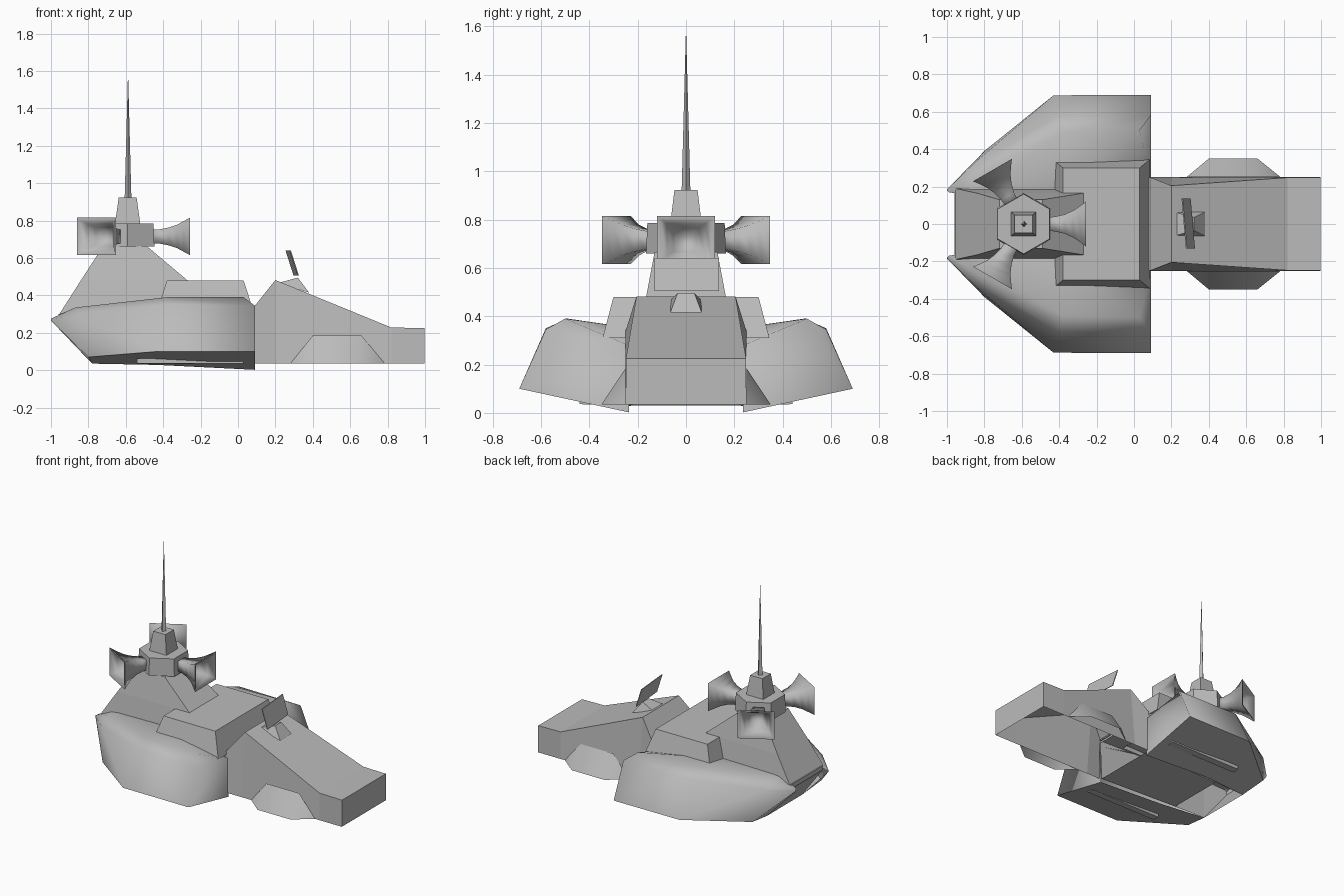
import bpy, bmesh, math
from mathutils import Matrix, Vector

cube = bpy.data.objects.get("Cube")
if cube:
    bpy.data.objects.remove(cube, do_unlink=True)

grey = bpy.data.materials.new("plain_grey")
grey.use_nodes = True
grey.diffuse_color = (0.5, 0.5, 0.5, 1)
bsdf = grey.node_tree.nodes["Principled BSDF"]
bsdf.inputs["Base Color"].default_value = (0.5, 0.5, 0.5, 1)
bsdf.inputs["Roughness"].default_value = 0.7

DOWN, INWARD = Vector((0, 0, -1)), Vector((0, -1, 0))
BACK, AHEAD = Vector((-1, 0, 0)), Vector((1, 0, 0))


def finish(name, bm, mirror=False, smooth=None, open_sides=(), crisp_base=False):
    """Make the object; open_sides lists directions whose faces are left out."""
    bmesh.ops.remove_doubles(bm, verts=bm.verts, dist=0.0005)
    bmesh.ops.recalc_face_normals(bm, faces=bm.faces)
    bm.normal_update()
    if crisp_base:
        for e in bm.edges:
            e.smooth = not any(f.normal.z < -0.7 for f in e.link_faces)
    gone = [f for f in bm.faces if any(f.normal.dot(d) > 0.9 for d in open_sides)]
    if gone:
        bmesh.ops.delete(bm, geom=gone, context='FACES')
    mesh = bpy.data.meshes.new(name)
    bm.to_mesh(mesh)
    bm.free()
    mesh.materials.append(grey)
    obj = bpy.data.objects.new(name, mesh)
    bpy.context.collection.objects.link(obj)
    if mirror:
        mod = obj.modifiers.new("mirror", 'MIRROR')
        mod.use_axis = (False, True, False)
        mod.use_mirror_merge = False
    if smooth:
        bpy.ops.object.select_all(action='DESELECT')
        obj.select_set(True)
        bpy.context.view_layer.objects.active = obj
        bpy.ops.object.shade_smooth_by_angle(angle=math.radians(smooth))
    return obj


def loft(name, rings, **kw):
    """Skin a run of closed rings and cap both ends."""
    bm = bmesh.new()
    vs = [[bm.verts.new(p) for p in ring] for ring in rings]
    n = len(rings[0])
    for a, b in zip(vs, vs[1:]):
        for i in range(n):
            j = (i + 1) % n
            bm.faces.new((a[i], a[j], b[j], b[i]))
    bm.faces.new(vs[0])
    bm.faces.new(vs[-1])
    return finish(name, bm, **kw)


def hull(name, points, **kw):
    """Convex solid with its flat faces merged."""
    bm = bmesh.new()
    for p in points:
        bm.verts.new(p)
    bmesh.ops.convex_hull(bm, input=bm.verts)
    bmesh.ops.dissolve_limit(bm, angle_limit=0.02, verts=bm.verts, edges=bm.edges)
    return finish(name, bm, **kw)


def section(x, yb, zb, yt, zt):
    return [(x, -yb, zb), (x, yb, zb), (x, yt, zt), (x, -yt, zt)]


def level(z, x0, x1, y):
    return [(x0, -y, z), (x1, -y, z), (x1, y, z), (x0, y, z)]


def polygon(z, r, sides, cx):
    return [(cx + r * math.sin(k * math.tau / sides), r * math.cos(k * math.tau / sides), z)
            for k in range(sides)]


# Hull, its tail open underneath, and nose shell open underneath
middle = section(-0.535, 0.21, 0.035, 0.22, 0.325)
loft("hull_tail", [section(-0.96, 0.18, 0.27, 0.18, 0.3),
                   section(-0.78, 0.2, 0.035, 0.2, 0.32), middle], open_sides=(DOWN, AHEAD))
loft("central_hull", [middle, section(0.085, 0.235, 0.03, 0.25, 0.33)],
     open_sides=(BACK, AHEAD))
loft("nose", [section(0.085, 0.25, 0.035, 0.25, 0.338),
              section(0.2, 0.25, 0.035, 0.205, 0.482),
              section(0.82, 0.25, 0.035, 0.248, 0.228),
              section(0.998, 0.25, 0.035, 0.248, 0.225)], open_sides=(DOWN, BACK))

# Raised deck and tower
loft("deck", [level(0.31, -0.435, 0.085, 0.345), level(0.48, -0.38, 0.03, 0.3)],
     open_sides=(DOWN,))
loft("tower", [level(0.3, -0.955, -0.06, 0.19),
               level(0.48, -0.84, -0.27, 0.165),
               level(0.665, -0.72, -0.49, 0.13)], open_sides=(DOWN,))

# Side pods, tapering to a point at the rear
pod = [
    [(0.09, 0.235, 0.002), (0.09, 0.69, 0.1), (0.09, 0.58, 0.345),
     (0.03, 0.5, 0.39), (0.09, 0.25, 0.285)],
    [(-0.43, 0.235, 0.028), (-0.43, 0.688, 0.1), (-0.4, 0.58, 0.35),
     (-0.38, 0.49, 0.39), (-0.43, 0.18, 0.345)],
    [(-0.78, 0.2, 0.035), (-0.8, 0.39, 0.07), (-0.85, 0.33, 0.29),
     (-0.87, 0.25, 0.335), (-0.87, 0.15, 0.335)],
    [(-1, 0.18, 0.265), (-1, 0.185, 0.265), (-1, 0.185, 0.275),
     (-0.99, 0.18, 0.28), (-0.99, 0.17, 0.28)],
]
loft("side_pods", pod, mirror=True, smooth=100, crisp_base=True, open_sides=(INWARD,))

# Thin runners under the pods
hull("pod_runners", [(x, y, z + 0.04 * (y - 0.41))
                     for x in (-0.54, 0.03) for y in (0.39, 0.44) for z in (0.035, 0.06)],
     mirror=True)

# Side fairings on the nose, open underneath
hull("nose_fairings", [(0.28, 0.25, 0.035), (0.4, 0.35, 0.035), (0.66, 0.35, 0.035),
                       (0.785, 0.25, 0.035), (0.4, 0.25, 0.185), (0.66, 0.25, 0.185)],
     mirror=True, smooth=70, open_sides=(DOWN, INWARD))

# Sight plate and its bracket
hull("sight_bracket", [p for s in (-1, 1) for p in
                       ((0.21, s * 0.065, 0.465), (0.32, s * 0.035, 0.495),
                        (0.38, s * 0.065, 0.415))])
hull("sight_plate", [(x + d, y, z) for d in (-0.003, 0.003) for x, y, z in
                     ((0.257, 0.137, 0.64), (0.28, -0.13, 0.64),
                      (0.3, 0.137, 0.505), (0.323, -0.13, 0.505))])

# Sensor head on the tower
CX = -0.59
loft("sensor_base", [polygon(0.66, 0.165, 6, CX), polygon(0.785, 0.16, 6, CX)])
loft("sensor_cap", [level(0.78, CX - 0.068, CX + 0.068, 0.065),
                    level(0.922, CX - 0.048, CX + 0.048, 0.048)])
loft("antenna", [polygon(0.92, 0.018, 4, CX + 0.002), polygon(1.56, 0.001, 4, CX + 0.002)])

# Three flared horns: outside skin, rim, then the inside of the mouth
flare = [(0.12, 0.035, 0.035), (0.17, 0.04, 0.038), (0.22, 0.052, 0.048),
         (0.265, 0.072, 0.063), (0.3, 0.095, 0.082), (0.333, 0.12, 0.1),
         (0.332, 0.107, 0.088), (0.295, 0.08, 0.068), (0.25, 0.052, 0.048),
         (0.2, 0.032, 0.03)]
for i, name in enumerate(("front_horn", "rear_left_horn", "rear_right_horn")):
    turn = Matrix.Translation((CX, 0, 0.715)) @ Matrix.Rotation(i * math.tau / 3, 4, 'Z')
    rings = [[turn @ Vector((r, sy * w, sz * h))
              for sy, sz in ((-1, -1), (1, -1), (1, 1), (-1, 1))] for r, w, h in flare]
    loft(name, rings, smooth=95)
